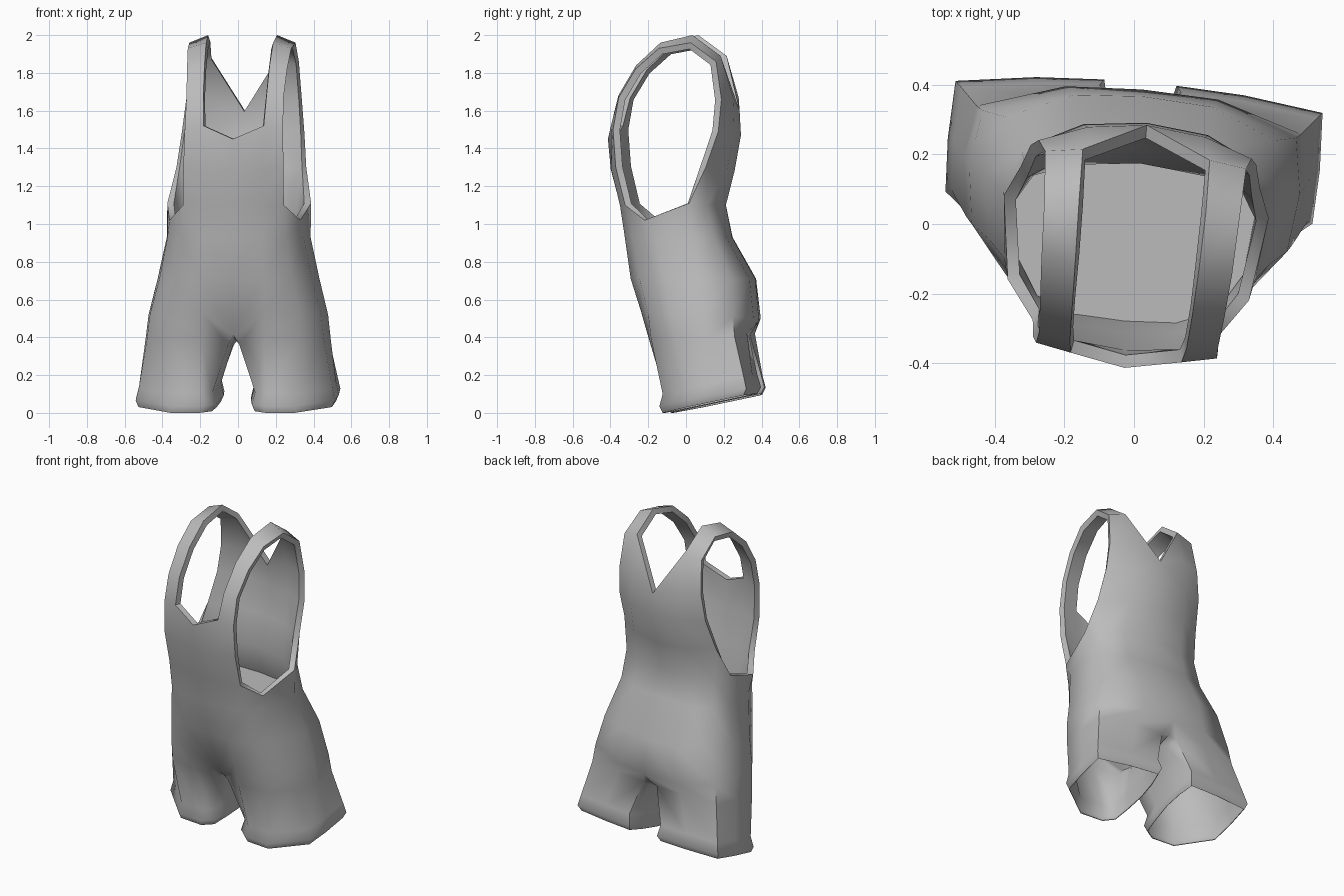
import bpy, bmesh, math
from mathutils import Matrix

if "Cube" in bpy.data.objects:
    bpy.data.objects.remove(bpy.data.objects["Cube"])

fabric = bpy.data.materials.new("grey_fabric")
fabric.diffuse_color = (0.5, 0.5, 0.5, 1)
fabric.use_nodes = True
fabric.node_tree.nodes["Principled BSDF"].inputs["Base Color"].default_value = fabric.diffuse_color
# the garment stands slightly turned and leans a little sideways
LEAN = Matrix.Translation((-.02, 0, 0)) @ Matrix.Shear('XY', 4, (.02, 0))
POSE = LEAN @ Matrix.Rotation(math.radians(-5), 4, 'Z')

bm = bmesh.new()


def row(points):
    return [bm.verts.new(p) for p in points]


def at(z, points):
    return row([(x, y, z) for x, y in points])


def bridge(lower, upper, closed=False):
    n = len(lower)
    for i in range(n if closed else n - 1):
        j = (i + 1) % n
        bm.faces.new((lower[i], lower[j], upper[j], upper[i]))


# torso half rings, front centre -> side -> back centre
hips = row([(0, -.14, .41), (.17, -.225, .54), (.35, -.17, .52), (.455, -.04, .52),
            (.477, .13, .52), (.452, .288, .51), (.22, .378, .50), (0, .388, .49)])
seat = at(.71, [(0, -.272), (.16, -.28), (.31, -.22), (.405, -.08),
                (.43, .10), (.388, .275), (.20, .355), (0, .368)])
waist = at(.93, [(0, -.32), (.15, -.312), (.28, -.26), (.362, -.13),
                 (.382, .06), (.338, .18), (.20, .23), (0, .245)])
chest = row([(0, -.35, 1.1), (.15, -.338, 1.1), (.268, -.30, 1.1), (.348, -.19, 1.02),
             (.382, .05, 1.11), (.328, .14, 1.1), (.20, .19, 1.1), (0, .212, 1.1)])
for a, b in ((hips, seat), (seat, waist), (waist, chest)):
    bridge(a, b)

# crotch seam and leg rings
crotch = row([(0, .335, .425), (0, .15, .39), (0, -.04, .39)])
thigh = row([(.03, -.11, .36), (.17, -.185, .40), (.35, -.155, .39), (.47, -.02, .39),
             (.492, .15, .39), (.468, .30, .40), (.24, .345, .42), (.05, .338, .41),
             (.03, .28, .37), (.03, .15, .35), (.03, 0, .35)])
hem_xy = [(.105, -.06), (.17, -.105), (.33, -.105), (.523, .05), (.53, .20),
          (.523, .36), (.30, .39), (.11, .40), (.088, .30), (.08, .18), (.09, .05)]


def hem(scale, lift):
    return row([(.31 + (x - .31) * scale, .14 + (y - .14) * scale,
                 lift + .2 * (y + .105)) for x, y in hem_xy])


legs = [hem(.96, 0), hem(1.03, .035), hem(.96, .1), thigh, hips + crotch]
for a, b in zip(legs, legs[1:]):
    bridge(a, b, True)

# front bib
bib = row([(0, -.40, 1.29), (.15, -.385, 1.29), (.266, -.35, 1.3)])
neck = row([(0, -.415, 1.45), (.16, -.385, 1.52), (.261, -.365, 1.5)])
bridge(chest[:3], bib)
bridge(bib, neck)

# back panel, armhole edge -> centre
back1 = row([(.345, .135, 1.3), (.19, .235, 1.29), (0, .258, 1.28)])
back2 = row([(.325, .20, 1.49), (.18, .272, 1.48), (0, .292, 1.47)])
back3 = row([(.307, .215, 1.66), (.17, .265, 1.67), (0, .285, 1.6)])
bm.faces.new((chest[4], chest[5], back1[0]))
bridge(chest[5:], back1)
bridge(back1, back2)
bridge(back2, back3)

# shoulder strap, looping from the bib over to the back
strap = [neck[1:]] + [row(p) for p in (
    [(.168, -.345, 1.68), (.258, -.335, 1.67)],
    [(.173, -.25, 1.84), (.266, -.245, 1.82)],
    [(.178, -.12, 1.96), (.275, -.12, 1.93)],
    [(.183, .05, 2.0), (.282, .05, 1.96)],
    [(.183, .20, 1.89), (.29, .185, 1.86)])] + [[back3[1], back3[0]]]
for a, b in zip(strap, strap[1:]):
    bridge(a, b)
bm.faces.new((back3[1], back3[2], strap[-2][0]))

floor_half = [(v.co.x * .95, v.co.y * .95) for v in waist]


def make_object(name, mesh_bm):
    me = bpy.data.meshes.new(name)
    mesh_bm.to_mesh(me)
    mesh_bm.free()
    me.materials.append(fabric)
    ob = bpy.data.objects.new(name, me)
    bpy.context.collection.objects.link(ob)
    return ob


def select(ob):
    bpy.ops.object.select_all(action='DESELECT')
    ob.select_set(True)
    bpy.context.view_layer.objects.active = ob


# mirrored garment shell, thick at the top and thin in the legs
suit = make_object("strapped_suit", bm)
select(suit)
thick = suit.vertex_groups.new(name="thick_cloth")
thick.add([v.index for v in suit.data.vertices if v.co.z > .6], 1, 'REPLACE')
mirror = suit.modifiers.new("mirror", 'MIRROR')
mirror.merge_threshold = .001
solid = suit.modifiers.new("cloth_thickness", 'SOLIDIFY')
solid.thickness = .037
solid.offset = -1
solid.vertex_group = thick.name
solid.thickness_vertex_group = .1
for name in ("mirror", "cloth_thickness"):
    bpy.ops.object.modifier_apply(modifier=name)
suit.data.transform(POSE)
bpy.ops.object.shade_smooth_by_angle(angle=math.radians(62))

# flat lining closing the inside at the waist
lining_bm = bmesh.new()
outline = floor_half + [(-x, y) for x, y in reversed(floor_half[1:-1])]
lining_bm.faces.new([lining_bm.verts.new((x, y, .92)) for x, y in outline])
lining = make_object("waist_lining", lining_bm)
lining.data.transform(POSE)
